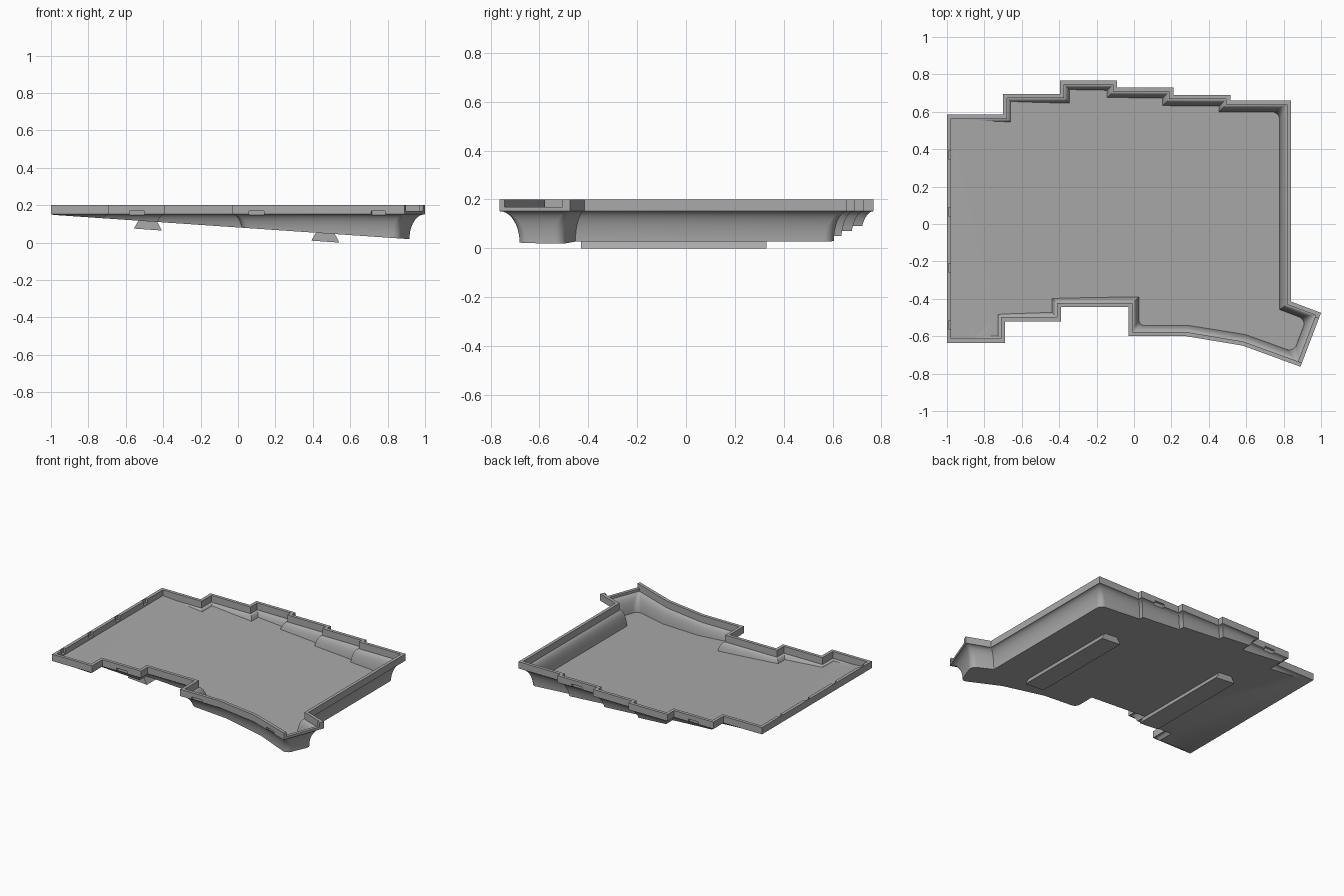
import bpy, bmesh, math
from mathutils import Vector, Matrix

cube = bpy.data.objects.get("Cube")
if cube:
    bpy.data.objects.remove(cube)

grey = bpy.data.materials.new("plain grey")
grey.use_nodes = True
COLOUR = (0.40, 0.40, 0.40, 1)
grey.diffuse_color = COLOUR
grey.node_tree.nodes["Principled BSDF"].inputs["Base Color"].default_value = COLOUR

# Tray outline, counter-clockwise from the front right-hand corner
OUTLINE = [Vector(p) for p in (
    (-1, -.635), (-.69, -.635), (-.69, -.52), (-.39, -.52), (-.39, -.445), (-.03, -.445),
    (-.03, -.6), (.28, -.6), (.58, -.65), (.89, -.763), (1, -.475), (.84, -.415),
    (.84, .66), (.515, .66), (.515, .69), (.21, .69), (.21, .73), (-.09, .73),
    (-.09, .768), (-.395, .768), (-.395, .695), (-.7, .695), (-.7, .585), (-1, .585))]
COUNT = len(OUTLINE)
ROUNDED = {6, 9, 10, 12}       # corners that soften towards the floor
TOP, RIM, COVE = .2, .152, .13
SLOPE = .068
STEPS = 10


def inward(i):
    d = (OUTLINE[(i + 1) % COUNT] - OUTLINE[i % COUNT]).normalized()
    return Vector((-d.y, d.x))


def ring(inset, radius):
    """Outline moved inward, with arcs on the rounded corners."""
    points = []
    for i, p in enumerate(OUTLINE):
        a, b = inward(i - 1), inward(i)
        mitre = (a + b) / (1 + a.dot(b))
        if i not in ROUNDED:
            points.append(p + mitre * inset)
            continue
        for k in range(7):
            n = a.lerp(b, k / 6).normalized()
            points.append(p + mitre * (inset + radius) - n * radius)
    return points


def new_object(name, bm):
    bmesh.ops.recalc_face_normals(bm, faces=bm.faces[:])
    mesh = bpy.data.meshes.new(name)
    bm.to_mesh(mesh)
    bm.free()
    mesh.materials.append(grey)
    ob = bpy.data.objects.new(name, mesh)
    bpy.context.collection.objects.link(ob)
    return ob


def coved_solid(name, start, flare, top, floor):
    """Straight rim, concave flare below it, cut off by the sloping floor."""
    levels = [(start, 0, top)]
    for k in range(STEPS + 1):
        t = math.pi / 2 * k / STEPS
        levels.append((start + flare * math.sin(t), .04 * math.sin(t), RIM - COVE * (1 - math.cos(t))))
    levels.append((start + flare, .04, -.1))
    bm = bmesh.new()
    rings = [[bm.verts.new((p.x, p.y, z)) for p in ring(i, r)] for i, r, z in levels]
    for upper, lower in zip(rings, rings[1:]):
        for k in range(len(upper)):
            bm.faces.new((upper[k - 1], upper[k], lower[k], lower[k - 1]))
    bm.faces.new(rings[0])
    bm.faces.new(rings[-1])
    bmesh.ops.remove_doubles(bm, verts=bm.verts[:], dist=1e-5)
    cut = bmesh.ops.bisect_plane(bm, geom=bm.verts[:] + bm.edges[:] + bm.faces[:], dist=1e-6,
                                 plane_co=(-1, 0, floor), plane_no=(-SLOPE, 0, -1), clear_outer=True)
    edges = [e for e in cut["geom_cut"] if isinstance(e, bmesh.types.BMEdge) and e.is_boundary]
    bmesh.ops.edgeloop_fill(bm, edges=edges)
    return new_object(name, bm)


def slot(edge, distance, length, depth, z):
    """Box cutter placed along one outline edge."""
    a, n = OUTLINE[edge], inward(edge)
    d = Vector((n.y, -n.x))
    c = a + d * distance + n * sum(depth) / 2
    frame = Matrix.Translation((c.x, c.y, sum(z) / 2)) @ Matrix.Rotation(math.atan2(d.y, d.x), 4, 'Z')
    bm = bmesh.new()
    bmesh.ops.create_cube(bm, size=1, matrix=frame @ Matrix.Diagonal(
        (length, depth[1] - depth[0], z[1] - z[0], 1)))
    return new_object("slot_cutter", bm)


# Tray shell, hollowed, then latch recesses and the cable opening
tray = coved_solid("tray", 0, .055, TOP, .149)
cutters = [coved_solid("cavity_cutter", .022, .04, TOP + .1, .161)]
for edge, distance in ((2, .15), (6, .13), (8, .18), (14, .15), (20, .15)):
    cutters.append(slot(edge, distance, .08, (-.02, .015), (.138, .17)))
for y in (.37, .065, -.235, -.54):
    cutters.append(slot(23, .585 - y, .045, (.007, .03), (.17, .25)))
cutters.append(slot(9, .149, .254, (-.03, .03), (.17, .25)))

bpy.context.view_layer.objects.active = tray
for cutter in cutters:
    cutter.hide_render = True
    mod = tray.modifiers.new("cut", 'BOOLEAN')
    mod.operation, mod.solver, mod.object = 'DIFFERENCE', 'EXACT', cutter
    bpy.ops.object.modifier_apply(modifier=mod.name)
    bpy.data.objects.remove(cutter)
bpy.ops.object.select_all(action='DESELECT')
tray.select_set(True)
bpy.ops.object.shade_smooth_by_angle(angle=math.radians(30))

# Dovetail rails under the floor
for name, x in (("right_rail", -.482), ("left_rail", .467)):
    bm = bmesh.new()
    ends = []
    for y in (-.43, .33):
        ends.append([bm.verts.new((x + dx, y, .15 - SLOPE * (x + dx + 1) - drop))
                     for dx, drop in ((-.05, 0), (.05, 0), (.075, .045), (-.075, .045))])
    for k in range(4):
        bm.faces.new((ends[0][k - 1], ends[0][k], ends[1][k], ends[1][k - 1]))
    for end in ends:
        bm.faces.new(end)
    new_object(name, bm)
